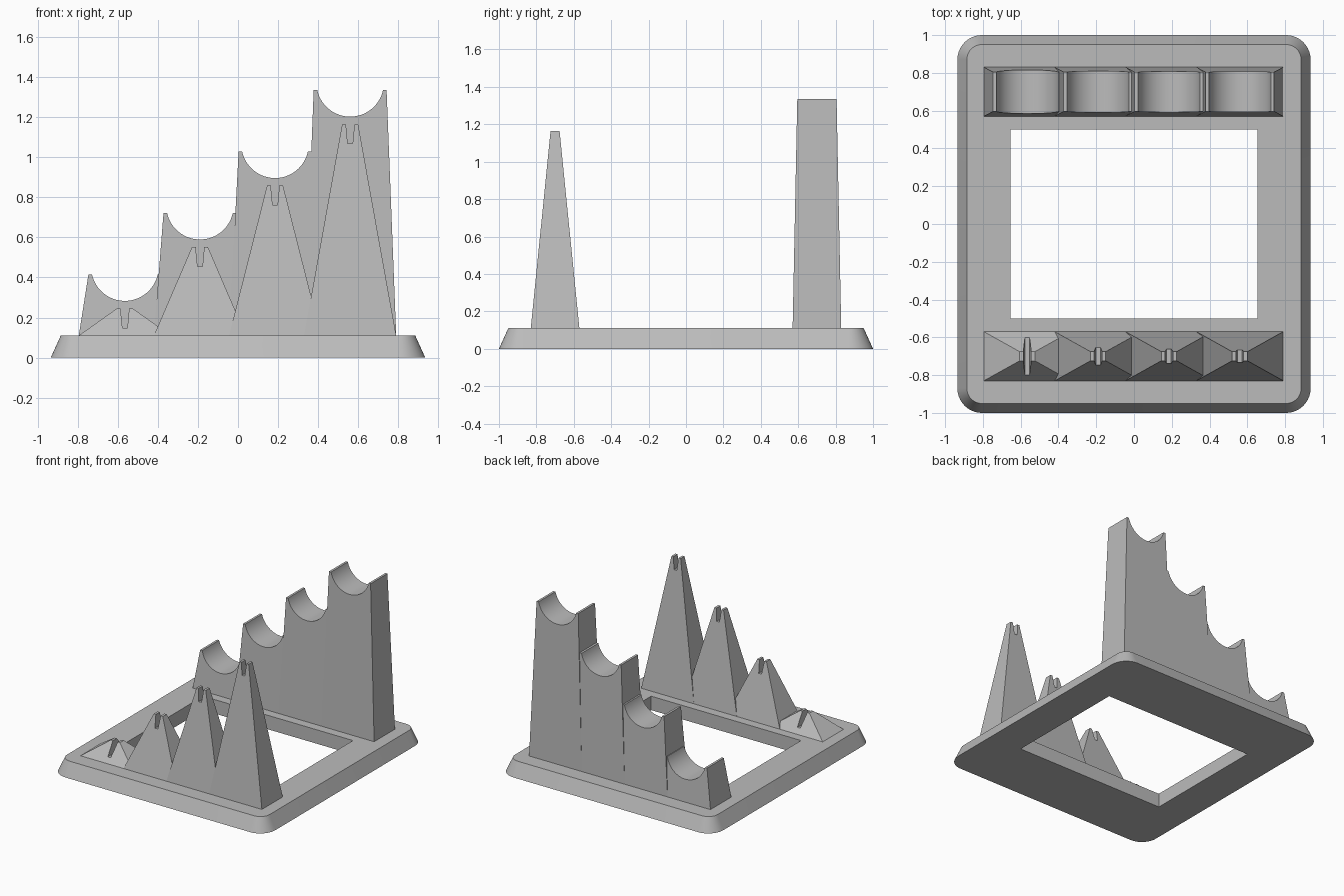
import bpy, bmesh, math

cube = bpy.data.objects.get("Cube")
if cube:
    bpy.data.objects.remove(cube, do_unlink=True)

GREY = (0.5, 0.5, 0.5, 1.0)
mat = bpy.data.materials.new("plain grey")
mat.use_nodes = True
mat.diffuse_color = GREY
mat.node_tree.nodes["Principled BSDF"].inputs["Base Color"].default_value = GREY

BASE_TOP = 0.11
FOOT_X, FOOT_Y = 0.23, 0.13      # half footprint shared by all uprights
PITCH, RISE = 0.375, 0.3067      # step from one station to the next


def finish(name, bm):
    bmesh.ops.remove_doubles(bm, verts=bm.verts, dist=1e-5)
    bmesh.ops.recalc_face_normals(bm, faces=bm.faces)
    mesh = bpy.data.meshes.new(name)
    bm.to_mesh(mesh)
    bm.free()
    mesh.materials.append(mat)
    obj = bpy.data.objects.new(name, mesh)
    bpy.context.collection.objects.link(obj)
    bpy.ops.object.select_all(action='DESELECT')
    obj.select_set(True)
    bpy.context.view_layer.objects.active = obj
    bpy.ops.object.shade_smooth_by_angle(angle=math.radians(30))
    return obj


def bridge(bm, a, b):
    n = len(a)
    for i in range(n):
        j = (i + 1) % n
        bm.faces.new((a[i], a[j], b[j], b[i]))


def rounded_ring(bm, hx, hy, r, z, steps=10):
    ring = []
    for k, (sx, sy) in enumerate(((1, 1), (-1, 1), (-1, -1), (1, -1))):
        for i in range(steps + 1):
            t = math.pi / 2 * (k + i / steps)
            ring.append(bm.verts.new((sx * (hx - r) + r * math.cos(t),
                                      sy * (hy - r) + r * math.sin(t), z)))
    return ring


def tapered_slab(name, profile, height, top_y, location):
    """Front profile given thickness that narrows steadily with height."""
    bm = bmesh.new()
    rings = []
    for side in (-1, 1):
        ring = []
        for x, z in profile:
            t = (z - BASE_TOP) / (height - BASE_TOP)
            ring.append(bm.verts.new((x, side * (FOOT_Y + (top_y - FOOT_Y) * t), z)))
        bm.faces.new(ring)
        rings.append(ring)
    bridge(bm, *rings)
    finish(name, bm).location = location


# Frame with sloping outer edge and rectangular opening
bm = bmesh.new()
rings = [rounded_ring(bm, 0.935, 1.0, 0.13, 0),
         rounded_ring(bm, 0.885, 0.95, 0.08, BASE_TOP),
         rounded_ring(bm, 0.655, 0.5, 0, BASE_TOP),
         rounded_ring(bm, 0.655, 0.5, 0, 0)]
for i in range(4):
    a, b = rings[i], rings[(i + 1) % 4]
    bridge(bm, a, b)
finish("base_frame", bm)

for i in range(4):
    x = -0.565 + i * PITCH

    # Rear cradle: tapered block with a round scoop in the top
    top = 0.415 + i * RISE
    half, radius, depth = 0.182, 0.168, 0.132
    span = math.acos((radius - depth) / radius)
    scoop = []
    for k in range(33):
        t = span * (1 - k / 16)
        scoop.append((radius * math.sin(t), top - depth + radius * (1 - math.cos(t))))
    profile = [(-FOOT_X, BASE_TOP), (FOOT_X, BASE_TOP), (half, top)] + scoop + [(-half, top)]
    tapered_slab(f"rear_cradle_{i + 1}", profile, top, 0.105, (x, 0.7, 0))

    # Front peak: pyramid with a narrow notch in the tip
    tip = 0.245 + i * RISE
    right = [(FOOT_X, BASE_TOP), (0.04, tip), (0.021, tip), (0.017, tip - 0.05),
             (0.012, tip - 0.097)]
    profile = right + [(-px, pz) for px, pz in reversed(right)]
    tapered_slab(f"front_peak_{i + 1}", profile, tip, 0.024, (x, -0.7, 0))
